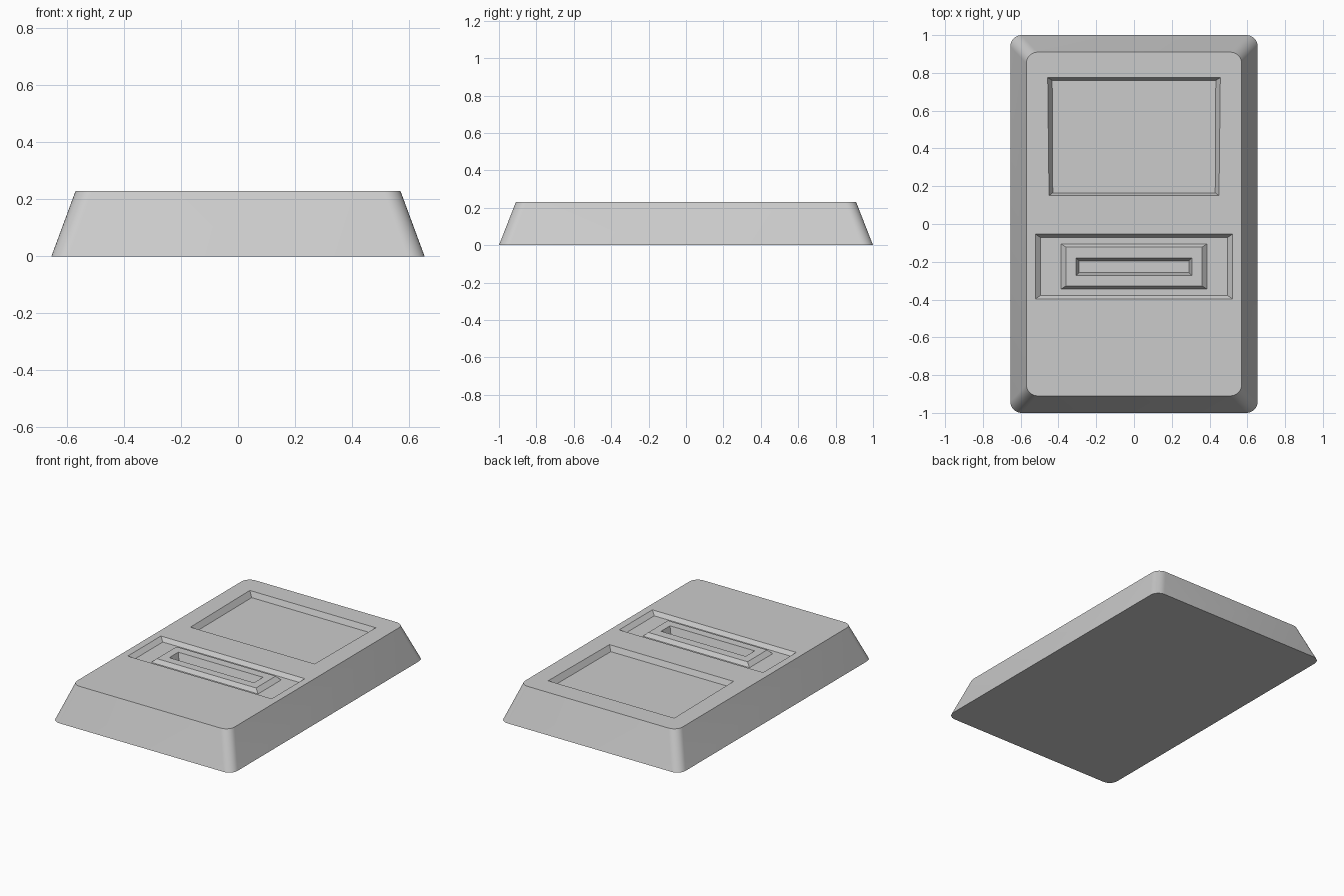
import bpy, bmesh, math

if "Cube" in bpy.data.objects:
    bpy.data.objects.remove(bpy.data.objects["Cube"])

H = 0.23  # height of the top face


def loft(name, lower, upper):
    """Closed solid between two loops with equal point counts."""
    bm = bmesh.new()
    a = [bm.verts.new(p) for p in lower]
    b = [bm.verts.new(p) for p in upper]
    n = len(a)
    bm.faces.new(a[::-1])
    bm.faces.new(b)
    for i in range(n):
        j = (i + 1) % n
        bm.faces.new((a[i], a[j], b[j], b[i]))
    bmesh.ops.recalc_face_normals(bm, faces=bm.faces)
    mesh = bpy.data.meshes.new(name)
    bm.to_mesh(mesh)
    bm.free()
    ob = bpy.data.objects.new(name, mesh)
    bpy.context.collection.objects.link(ob)
    return ob


def rounded(hx, hy, r, z, seg=8):
    pts = []
    for k, (sx, sy) in enumerate(((1, 1), (-1, 1), (-1, -1), (1, -1))):
        for i in range(seg + 1):
            t = math.pi / 2 * (k + i / seg)
            pts.append((sx * (hx - r) + r * math.cos(t),
                        sy * (hy - r) + r * math.sin(t), z))
    return pts


def quad(y0, y1, w0, w1, z):
    """Four-sided loop: half width w0 at y0 and w1 at y1."""
    return [(-w0, y0, z), (w0, y0, z), (w1, y1, z), (-w1, y1, z)]


def extend(p, q, t):
    """Continue the loop p -> q beyond q by the fraction t."""
    return [tuple(b + (b - a) * t for a, b in zip(u, v)) for u, v in zip(p, q)]


def combine(body, tool, operation):
    mod = body.modifiers.new(tool.name, 'BOOLEAN')
    mod.operation = operation
    mod.solver = 'EXACT'
    mod.object = tool
    bpy.context.view_layer.objects.active = body
    bpy.ops.object.modifier_apply(modifier=mod.name)
    bpy.data.objects.remove(tool)


def recess(body, name, floor, rim):
    combine(body, loft(name, floor, extend(floor, rim, 0.5)), 'DIFFERENCE')


# Tapered body with rounded corners
body = loft("body", rounded(0.655, 1.0, 0.06, 0), rounded(0.57, 0.91, 0.06, H))

# Large window recess
recess(body, "window_recess", quad(0.165, 0.76, 0.43, 0.433, H - 0.035),
       quad(0.15, 0.775, 0.45, 0.457, H))

# Wide shallow tray
recess(body, "tray_recess", quad(-0.378, -0.072, 0.495, 0.495, H - 0.025),
       quad(-0.397, -0.053, 0.522, 0.522, H))

# Raised panel inside the tray
foot = quad(-0.345, -0.105, 0.387, 0.387, H - 0.025)
top = quad(-0.327, -0.123, 0.36, 0.36, H)
combine(body, loft("raised_panel", extend(top, foot, 0.4), top), 'UNION')

# Narrow slot in the raised panel
recess(body, "slot_recess", quad(-0.258, -0.197, 0.29, 0.29, H - 0.05),
       quad(-0.273, -0.18, 0.307, 0.307, H))

# Smooth rounded corners, crisp edges
bpy.ops.object.select_all(action='DESELECT')
body.select_set(True)
bpy.context.view_layer.objects.active = body
bpy.ops.object.shade_smooth_by_angle(angle=math.radians(30))
